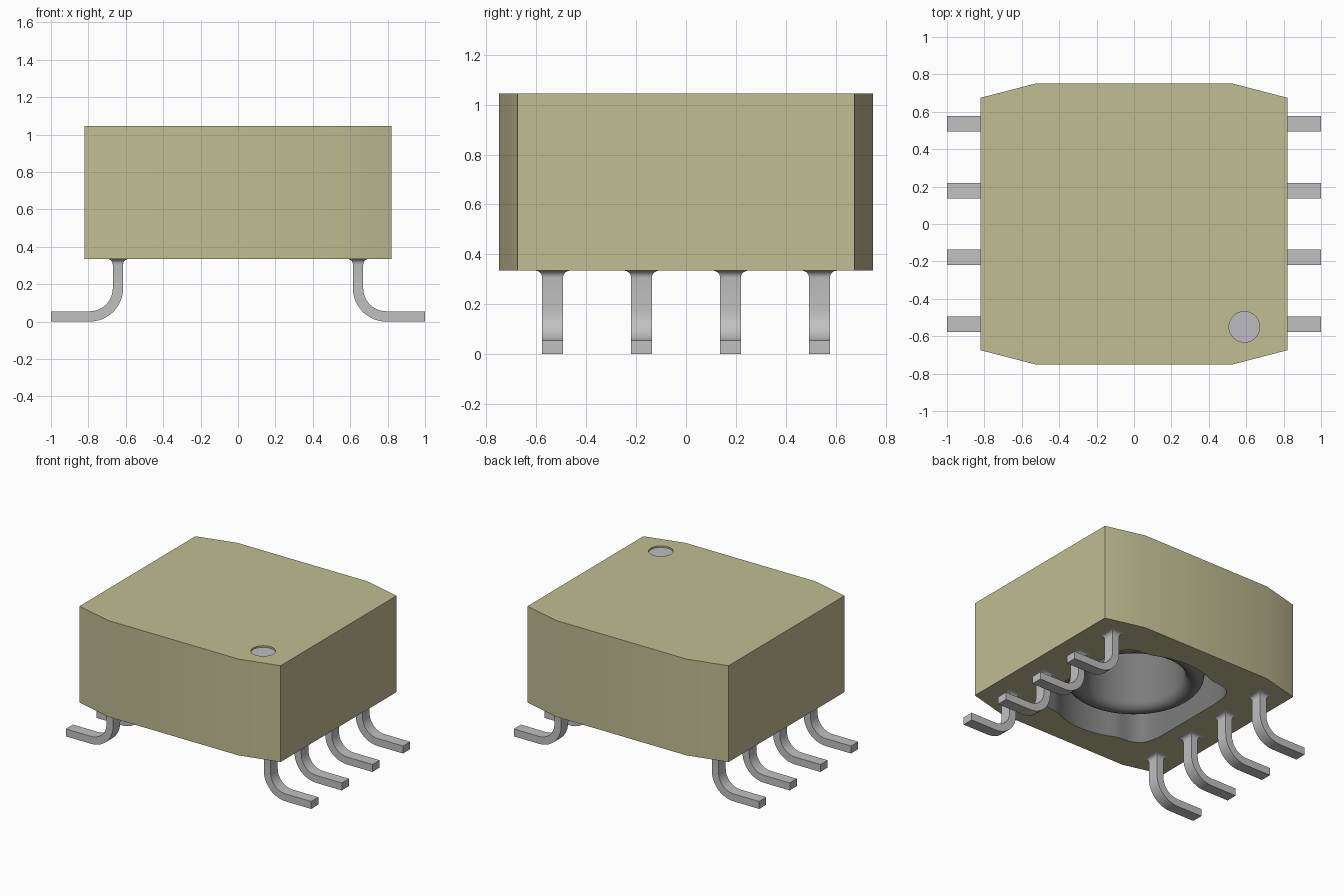
import bpy, bmesh
from math import sin, cos, pi, radians

cube = bpy.data.objects.get("Cube")
if cube:
    bpy.data.objects.remove(cube, do_unlink=True)


def material(name, rgb):
    m = bpy.data.materials.new(name)
    m.use_nodes = True
    m.diffuse_color = (*rgb, 1)
    m.node_tree.nodes["Principled BSDF"].inputs["Base Color"].default_value = (*rgb, 1)
    return m


OLIVE = material("olive plastic", (0.53, 0.51, 0.29))
METAL = material("tinned metal", (0.53, 0.53, 0.53))
MARK = material("marker grey", (0.51, 0.51, 0.54))
DARK = material("dark core grey", (0.2, 0.2, 0.2))


def finish(name, bm, mats, angle=35):
    bmesh.ops.recalc_face_normals(bm, faces=bm.faces)
    mesh = bpy.data.meshes.new(name)
    bm.to_mesh(mesh)
    bm.free()
    for m in mats:
        mesh.materials.append(m)
    ob = bpy.data.objects.new(name, mesh)
    bpy.context.collection.objects.link(ob)
    bpy.ops.object.select_all(action='DESELECT')
    ob.select_set(True)
    bpy.context.view_layer.objects.active = ob
    bpy.ops.object.shade_smooth_by_angle(angle=radians(angle))
    return ob


def loop(bm, pts, z):
    return [bm.verts.new((x, y, z)) for x, y in pts]


def bridge(bm, a, b, mat=0):
    n = len(a)
    for i in range(n):
        j = (i + 1) % n
        bm.faces.new((a[i], a[j], b[j], b[i])).material_index = mat


def fill_between(bm, outer, inner):
    edges = [bm.edges.get((l[i - 1], l[i])) for l in (outer, inner) for i in range(len(l))]
    bmesh.ops.triangle_fill(bm, edges=edges, use_beauty=True)


BOTTOM, TOP, CEILING = 0.335, 1.045, 0.95

# Housing outline, with shallow tapers at the four corners
quarter = [(0.82, 0.675), (0.53, 0.75)]
half = quarter + [(-x, y) for x, y in reversed(quarter)]
outline = half + [(-x, -y) for x, y in half]


# Cavity outline: rounded square whose front and back sides bulge around the core
def cavity_point(t):
    c, s = abs(cos(t)), abs(sin(t))
    square = ((c / 0.48) ** 7 + (s / 0.49) ** 7) ** (-1 / 7)
    bulge = min(0.555, 0.48 / max(c, 1e-6))
    r = max(square, bulge)
    return r * cos(t), r * sin(t)


cavity = [cavity_point(2 * pi * i / 96) for i in range(96)]
dot = [(0.59 + 0.082 * cos(2 * pi * i / 32), -0.55 + 0.082 * sin(2 * pi * i / 32)) for i in range(32)]

# Housing: outer shell, open cavity below, shallow marker recess on top
bm = bmesh.new()
low, high = loop(bm, outline, BOTTOM), loop(bm, outline, TOP)
bridge(bm, low, high)
mouth, roof = loop(bm, cavity, BOTTOM), loop(bm, cavity, CEILING)
bridge(bm, mouth, roof, 1)
bm.faces.new(roof).material_index = 1
rim, floor = loop(bm, dot, TOP), loop(bm, dot, TOP - 0.012)
bridge(bm, rim, floor)
bm.faces.new(floor).material_index = 2
fill_between(bm, low, mouth)
fill_between(bm, high, rim)
finish("housing", bm, [OLIVE, DARK, MARK])

# Ring core inside the cavity, with rounded lower edges
bm = bmesh.new()
inner, outer, base, r = 0.345, 0.47, 0.44, 0.0625
section = [(inner, CEILING + 0.01)]
section += [((inner + outer) / 2 - r * cos(a), base + r - r * sin(a))
            for a in (pi * i / 10 for i in range(11))]
section += [(outer, CEILING + 0.01)]
rings = [[bm.verts.new((q * cos(2 * pi * k / 64), q * sin(2 * pi * k / 64), z)) for k in range(64)]
         for q, z in section]
for a, b in zip(rings, rings[1:] + rings[:1]):
    bridge(bm, a, b)
finish("ring_core", bm, [DARK])

# Pins: rectangular section swept down, round a bend and outwards
HT, HW, BEND = 0.0275, 0.0415, 0.15
PIN_X = 0.642


def pin(name, side, y):
    # stations: x, z, sweep angle, half thickness, half width
    stations = [(PIN_X, BOTTOM + 0.03, 0, HT + 0.03, HW + 0.03)]
    for i in range(6):
        a = pi / 2 * i / 5
        flare = 0.03 * (1 - sin(a))
        stations.append((PIN_X, BOTTOM - 0.03 * (1 - cos(a)), 0, HT + flare, HW + flare))
    for i in range(13):
        a = pi / 2 * i / 12
        stations.append((PIN_X + BEND * (1 - cos(a)), HT + BEND * (1 - sin(a)), a, HT, HW))
    stations.append((1.0, HT, pi / 2, HT, HW))
    bm = bmesh.new()
    sections = []
    for x, z, a, t, w in stations:
        sections.append([bm.verts.new((side * (x + u * t * cos(a)), y + v * w, z + u * t * sin(a)))
                         for u, v in ((-1, -1), (1, -1), (1, 1), (-1, 1))])
    for a, b in zip(sections, sections[1:]):
        bridge(bm, a, b)
    bm.faces.new(sections[0])
    bm.faces.new(sections[-1])
    finish(name, bm, [METAL])


for side, label in ((1, "left"), (-1, "right")):
    for k in range(4):
        pin(f"{label}_pin_{k + 1}", side, -0.535 + k * 0.3567)
